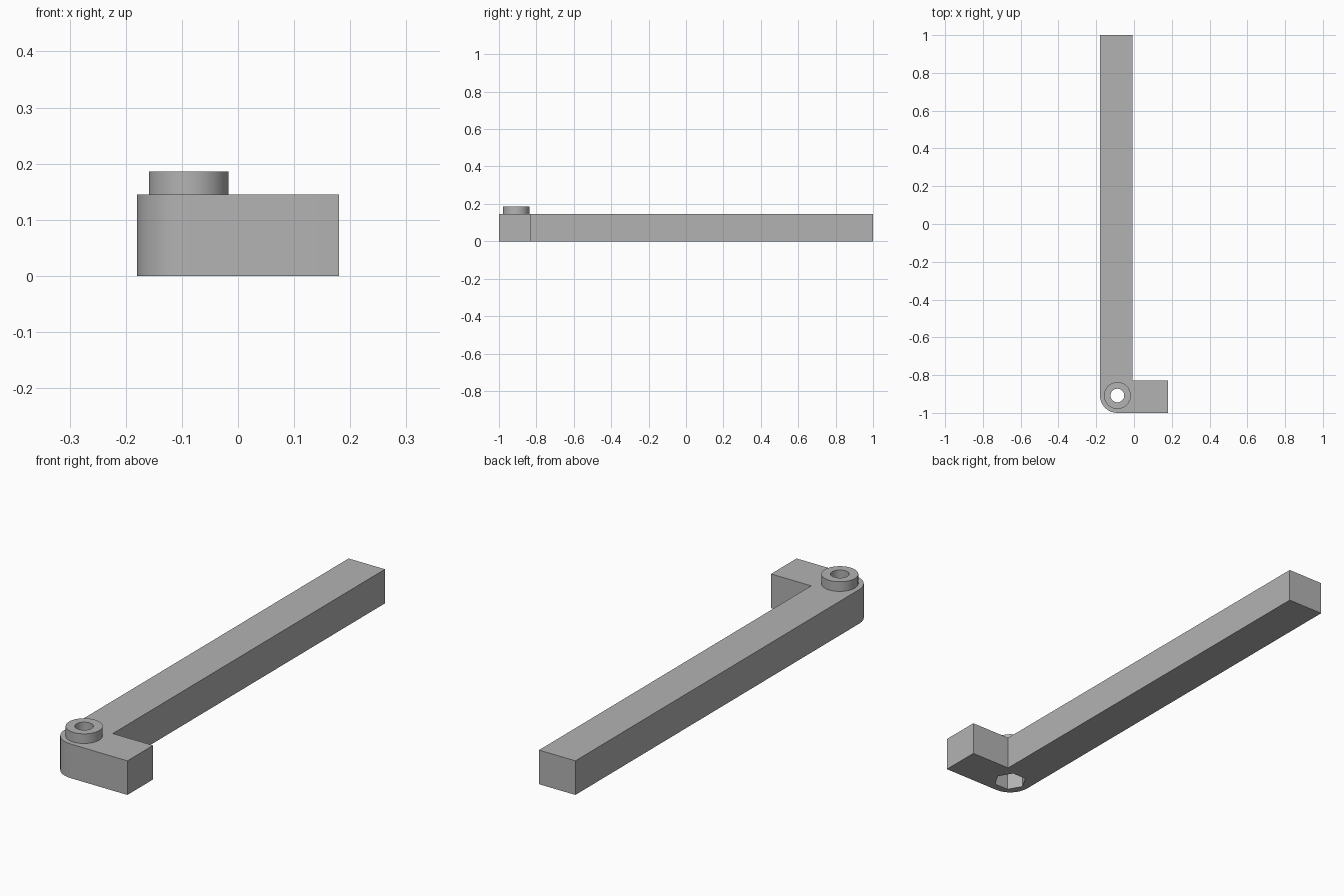
import bpy, bmesh
from math import cos, sin, pi, radians

cube = bpy.data.objects.get("Cube")
if cube:
    bpy.data.objects.remove(cube, do_unlink=True)

grey = bpy.data.materials.new("plain grey")
grey.use_nodes = True
colour = (0.45, 0.45, 0.45, 1)
grey.diffuse_color = colour
grey.node_tree.nodes["Principled BSDF"].inputs["Base Color"].default_value = colour

CX, CY = -0.088, -0.908      # axis of the pivot
HEIGHT, TOP = 0.145, 0.186   # arm height, collar height


def circle(radius, sides, start=0.0):
    return [(CX + radius * cos(start + 2 * pi * i / sides),
             CY + radius * sin(start + 2 * pi * i / sides)) for i in range(sides)]


def prism(name, outline, z0, z1):
    """Extrude a flat outline from z0 up to z1."""
    bm = bmesh.new()
    face = bm.faces.new([bm.verts.new((x, y, z0)) for x, y in outline])
    up = bmesh.ops.extrude_face_region(bm, geom=[face])["geom"]
    bmesh.ops.translate(bm, vec=(0, 0, z1 - z0),
                        verts=[v for v in up if isinstance(v, bmesh.types.BMVert)])
    bmesh.ops.recalc_face_normals(bm, faces=bm.faces)
    mesh = bpy.data.meshes.new(name)
    bm.to_mesh(mesh)
    bm.free()
    mesh.materials.append(grey)
    obj = bpy.data.objects.new(name, mesh)
    bpy.context.collection.objects.link(obj)
    return obj


def combine(target, tool, operation):
    """Apply a boolean and drop the tool object."""
    bpy.context.view_layer.objects.active = target
    mod = target.modifiers.new(operation.lower(), "BOOLEAN")
    mod.operation, mod.object, mod.solver = operation, tool, "EXACT"
    bpy.ops.object.modifier_apply(modifier=mod.name)
    bpy.data.objects.remove(tool, do_unlink=True)


# L-shaped arm with a rounded outer corner around the pivot
R = 0.092
corner = [(CX + R * cos(a), CY + R * sin(a))
          for a in (pi + pi / 2 * i / 16 for i in range(17))]
outline = corner + [(0.18, -1), (0.18, -0.828), (-0.009, -0.828), (-0.009, 1), (-0.18, 1)]
arm = prism("arm_with_pivot", outline, 0, HEIGHT)

# Raised collar on the corner
combine(arm, prism("collar", circle(0.071, 64), HEIGHT - 0.03, TOP), "UNION")

# Hexagonal nut pocket underneath, and the bolt hole through the collar
combine(arm, prism("nut_pocket", circle(0.067, 6), -0.05, 0.1), "DIFFERENCE")
combine(arm, prism("bolt_hole", circle(0.036, 48), -0.05, TOP + 0.05), "DIFFERENCE")

bpy.ops.object.select_all(action="DESELECT")
arm.select_set(True)
bpy.context.view_layer.objects.active = arm
bpy.ops.object.shade_smooth_by_angle(angle=radians(30))
